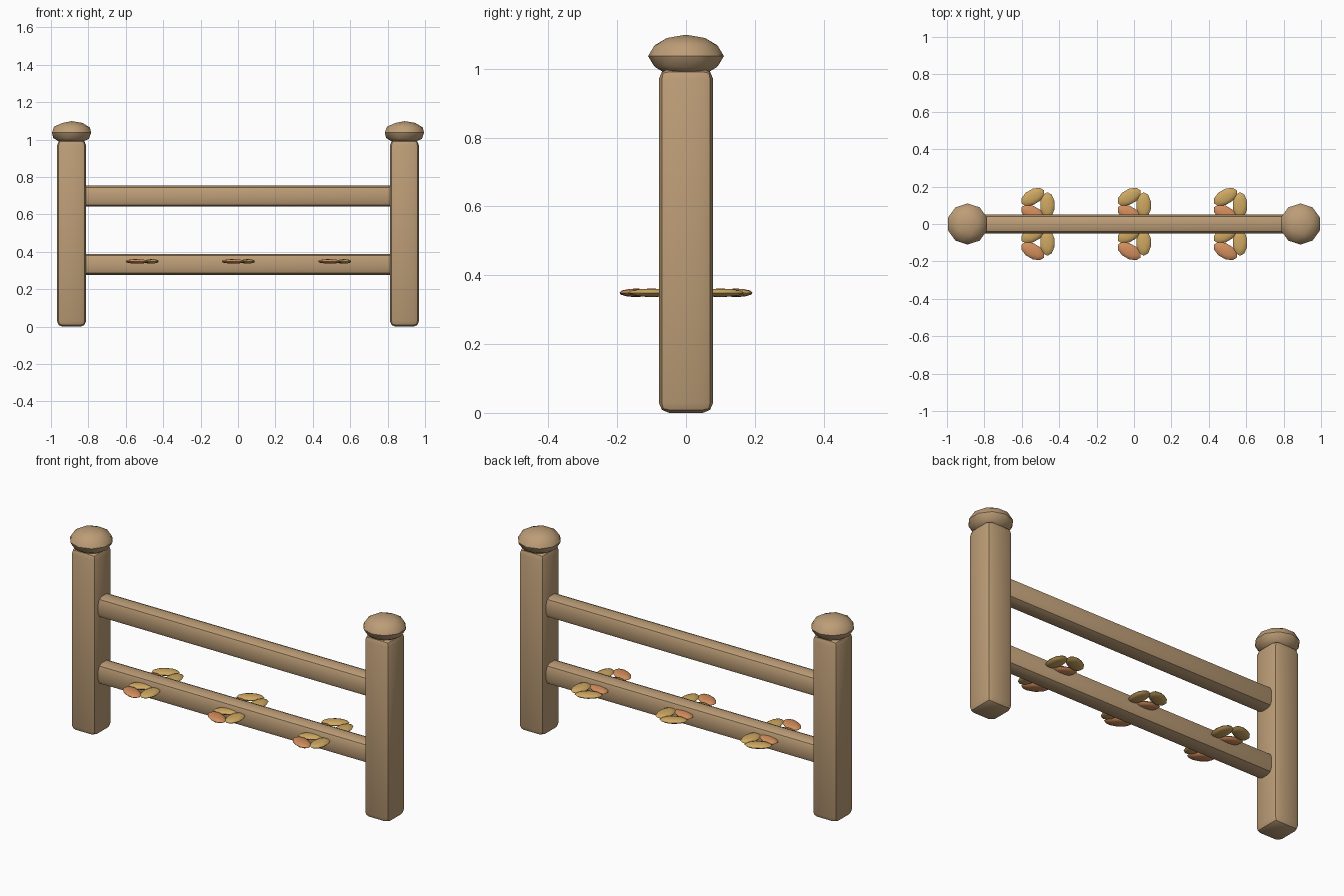
import bpy
import math
from mathutils import Vector

default = bpy.data.objects.get("Cube")
if default:
    bpy.data.objects.remove(default, do_unlink=True)


def make_material(name, color):
    mat = bpy.data.materials.new(name)
    mat.use_nodes = True
    mat.diffuse_color = (*color, 1)
    mat.node_tree.nodes["Principled BSDF"].inputs["Base Color"].default_value = (*color, 1)
    return mat


wood = make_material("warm wood", (0.51, 0.34, 0.185))
gold = make_material("golden petal", (0.62, 0.39, 0.12))
orange = make_material("orange petal", (0.65, 0.27, 0.11))


def finish(name, mat):
    obj = bpy.context.object
    obj.name = name
    obj.data.materials.append(mat)
    bpy.ops.object.transform_apply(location=False, rotation=False, scale=True)
    return obj


def beveled_box(name, center, size, mat):
    bpy.ops.mesh.primitive_cube_add(size=1, location=center)
    bpy.context.object.scale = size
    obj = finish(name, mat)
    bevel = obj.modifiers.new("rounded edges", "BEVEL")
    bevel.width = 0.03
    bevel.segments = 2
    bpy.ops.object.modifier_apply(modifier=bevel.name)
    bpy.ops.object.shade_smooth_by_angle(angle=math.radians(30))


def ellipsoid(name, center, radii, mat, turn=0):
    bpy.ops.mesh.primitive_ico_sphere_add(subdivisions=2, radius=1, location=center)
    bpy.context.object.scale = radii
    obj = finish(name, mat)
    obj.rotation_euler.z = turn
    bpy.ops.object.shade_smooth_by_angle(angle=math.radians(30))


# Posts with flattened round caps
for side, sign in (("left", 1), ("right", -1)):
    x = 0.89 * sign
    beveled_box(f"{side}_post", (x, 0, 0.5), (0.155, 0.158, 1.0), wood)
    ellipsoid(f"{side}_post_cap", (x, 0, 1.037), (0.11, 0.11, 0.062), wood)

# Horizontal rails, ends buried in the posts
for name, z in (("upper_rail", 0.698), ("lower_rail", 0.333)):
    beveled_box(name, (0, 0, z), (1.75, 0.1, 0.112), wood)

# Three-petal flowers on both sides of the lower rail
for column, x in enumerate((-0.515, 0, 0.515)):
    for face, y in (("front", -0.1), ("back", 0.1)):
        for petal, mat in enumerate((gold, gold, orange)):
            angle = petal * math.tau / 3
            offset = Vector((math.cos(angle), math.sin(angle), 0)) * 0.052
            ellipsoid(f"{face}_flower_{column + 1}_petal_{petal + 1}",
                      Vector((x, y, 0.349)) + offset,
                      (0.04, 0.07, 0.0125), mat, angle)
